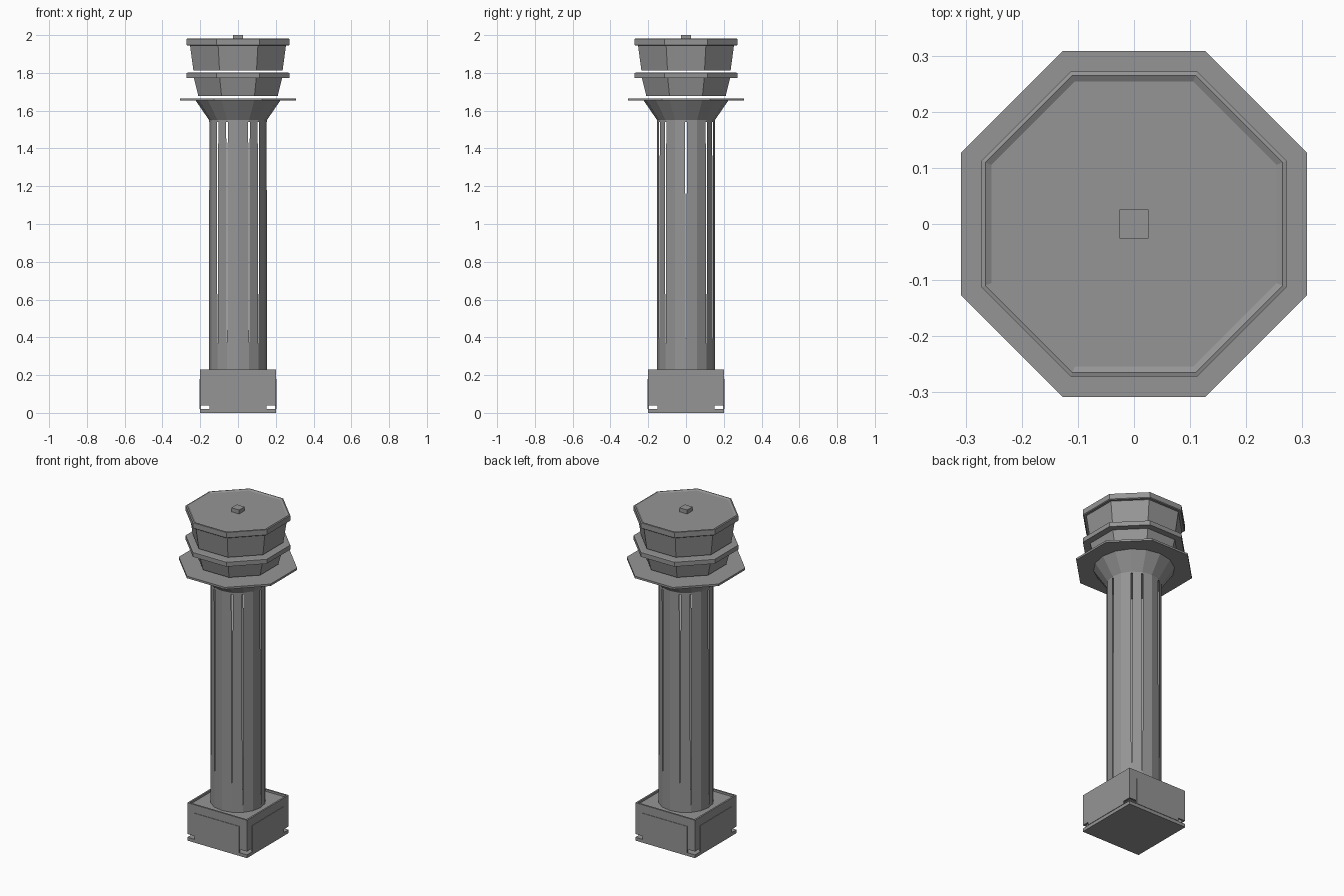
import bpy, bmesh
from math import cos, sin, pi, radians

cube = bpy.data.objects.get("Cube")
if cube:
    bpy.data.objects.remove(cube, do_unlink=True)

concrete = bpy.data.materials.new("concrete_grey")
concrete.use_nodes = True
GREY = (0.3, 0.3, 0.305, 1)
concrete.diffuse_color = GREY
concrete.node_tree.nodes["Principled BSDF"].inputs["Base Color"].default_value = GREY


def finish(name, bm, recalc=True):
    if recalc:
        bmesh.ops.recalc_face_normals(bm, faces=bm.faces[:])
    mesh = bpy.data.meshes.new(name)
    bm.to_mesh(mesh)
    bm.free()
    obj = bpy.data.objects.new(name, mesh)
    bpy.context.collection.objects.link(obj)
    mesh.materials.append(concrete)
    return obj


def box(name, x0, x1, y0, y1, z0, z1):
    bm = bmesh.new()
    bmesh.ops.create_cube(bm, size=1)
    for v in bm.verts:
        v.co.x = x1 if v.co.x > 0 else x0
        v.co.y = y1 if v.co.y > 0 else y0
        v.co.z = z1 if v.co.z > 0 else z0
    return finish(name, bm)


def lathe(name, profile, sides, turn=0.0):
    """Closed prism stack from (radius, height) rings, capped at both ends."""
    bm = bmesh.new()
    rings = [[bm.verts.new((r * cos(turn + 2 * pi * i / sides),
                            r * sin(turn + 2 * pi * i / sides), z))
              for i in range(sides)] for r, z in profile]
    for low, high in zip(rings, rings[1:]):
        for i in range(sides):
            j = (i + 1) % sides
            bm.faces.new((low[i], low[j], high[j], high[i]))
    bm.faces.new(rings[0][::-1])
    bm.faces.new(rings[-1])
    return finish(name, bm)


def octagon(name, profile):
    """Octagonal prism stack, given by half widths across the flats."""
    return lathe(name, [(w / cos(pi / 8), z) for w, z in profile], 8, pi / 8)


# Plinth: floor slab, hollow walls raised off it, a flush door panel per side
box("base_slab", -0.2, 0.2, -0.2, 0.2, 0, 0.02)
box("base_roof", -0.19, 0.19, -0.19, 0.19, 0.205, 0.218)
for k, side in enumerate(("front", "left", "back", "right")):
    for part, w, z0, z1, y0, y1 in (("wall", 0.2, 0.04, 0.23, -0.2, -0.19),
                                    ("panel", 0.15, 0.02, 0.18, -0.203, -0.195)):
        obj = box(f"base_{part}_{side}", -w, w, y0, y1, z0, z1)
        obj.rotation_euler.z = k * pi / 2

# Shaft: sixteen facets, with narrow slits that taper shut towards the foot
SIDES, RADIUS = 16, 0.153
SLITS = {0, 2, 3, 5, 6, 8, 10, 11, 13, 14}
LEVELS = ((0.2, 0.0), (0.7, 0.0035), (1.54, 0.0045))
bm = bmesh.new()


def corner(i):
    a = 2 * pi * (i % SIDES) / SIDES
    return RADIUS * cos(a), RADIUS * sin(a)


for i in range(SIDES):
    (ax, ay), (bx, by) = corner(i), corner(i + 1)
    length = 2 * RADIUS * sin(pi / SIDES)
    rows = []
    for z, gap in LEVELS + ((1.54, 0.0), (1.555, 0.0)):
        s = gap / length if i in SLITS else 0
        e = 1 - (gap / length if (i + 1) % SIDES in SLITS else 0)
        rows.append([bm.verts.new((ax + (bx - ax) * t, ay + (by - ay) * t, z))
                     for t in (s, e)])
    for n, (low, high) in enumerate(zip(rows, rows[1:])):
        if n != 2:
            bm.faces.new((low[0], low[1], high[1], high[0]))
finish("shaft", bm, recalc=False)

# Flared collar under the walkway
lathe("collar", [(0.153, 1.55), (0.225, 1.655)], SIDES)

# Octagonal walkway and two cab storeys, each topped by a projecting rim
octagon("walkway", [(0.308, 1.653), (0.308, 1.665)])
octagon("lower_cab", [(0.21, 1.677), (0.234, 1.775)])
octagon("lower_rim", [(0.272, 1.773), (0.272, 1.8), (0.262, 1.802)])
octagon("upper_cab", [(0.236, 1.812), (0.254, 1.945)])
octagon("upper_rim", [(0.267, 1.944), (0.272, 1.948), (0.272, 1.98),
                      (0.265, 1.982), (0.254, 1.976)])
box("roof_hatch", -0.026, 0.026, -0.026, 0.026, 1.97, 2.0)
